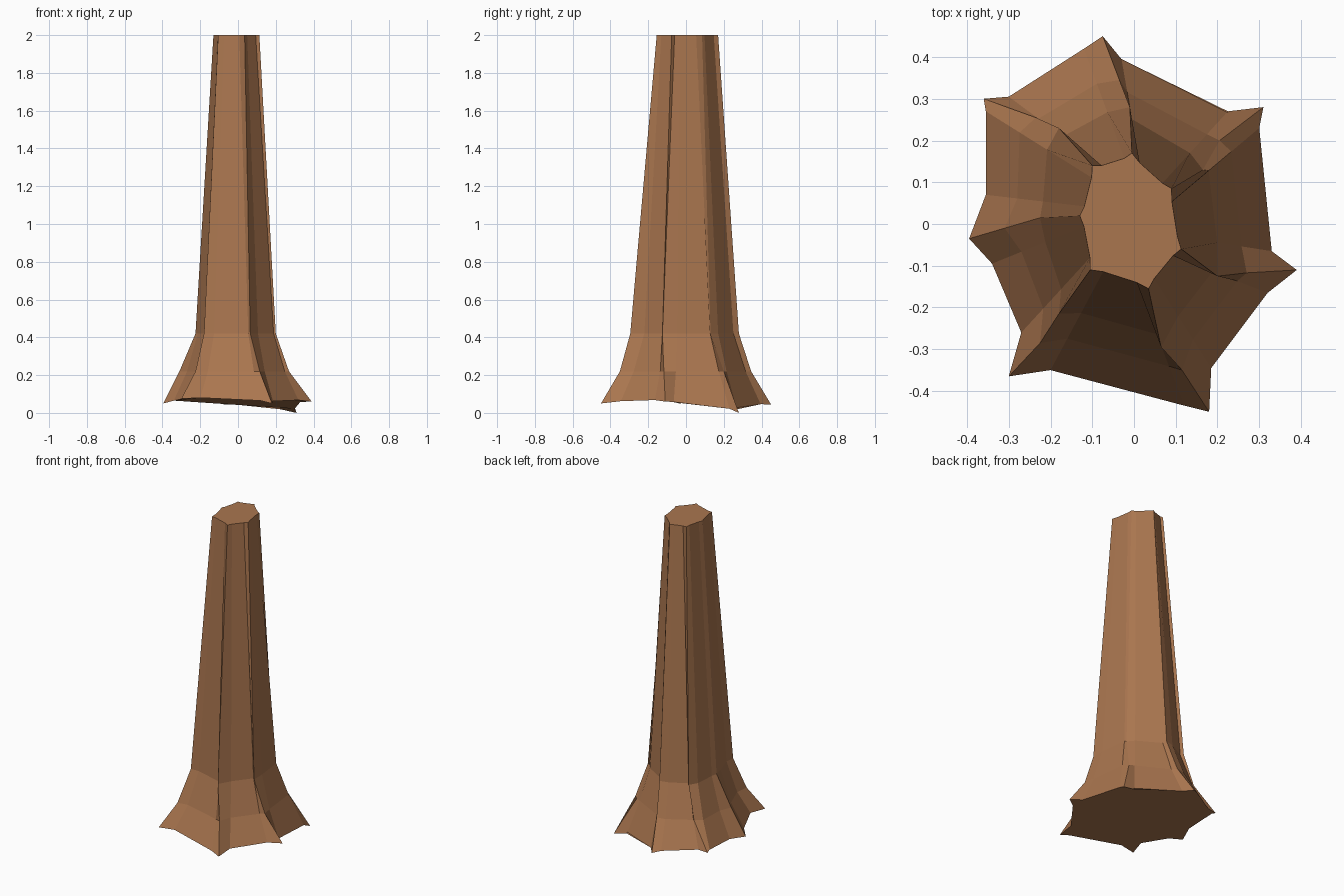
import bpy
import bmesh
from mathutils import Vector

default_cube = bpy.data.objects.get("Cube")
if default_cube:
    bpy.data.objects.remove(default_cube, do_unlink=True)

# Bark material
bark = bpy.data.materials.new("bark_brown")
bark.use_nodes = True
bark_colour = (0.40, 0.18, 0.078, 1)
bark.diffuse_color = bark_colour
bark.node_tree.nodes["Principled BSDF"].inputs["Base Color"].default_value = bark_colour

# Heights of the cut top, the start of the flare and the root shoulder
TOP, FLARE, SHOULDER = 2.0, 0.42, 0.22

# Root ridges, counter-clockwise: plan position at top, flare, shoulder, tip; tip height
ridges = [
    ((.113, -.06), (.20, -.125), (.27, -.117), (.39, -.11), .06),
    ((.09, .085), (.165, .13), (.205, .20), (.31, .28), 0),
    ((-.005, .17), (-.01, .28), (-.035, .345), (-.075, .45), .045),
    ((-.10, .14), (-.18, .23), (-.235, .255), (-.36, .30), .065),
    ((-.13, .02), (-.225, .015), (-.31, -.01), (-.395, -.035), .05),
    ((-.105, -.11), (-.18, -.215), (-.225, -.285), (-.30, -.365), .075),
    ((.035, -.155), (.065, -.295), (.115, -.35), (.18, -.45), .05),
]

# Ground points of the two hollows that follow each ridge
hollows = [
    ((.33, -.065), (.30, .23)),
    ((.225, .27), (-.03, .395)),
    ((-.12, .42), (-.30, .305)),
    ((-.355, .27), (-.355, .07)),
    ((-.34, -.095), (-.27, -.26)),
    ((-.20, -.35), (.12, -.435)),
    ((.185, -.345), (.32, -.165)),
]


def ridge_column(ridge):
    top, flare, shoulder, tip, height = ridge
    plan = zip((top, flare, shoulder, tip), (TOP, FLARE, SHOULDER, height))
    return [Vector((x, y, z)) for (x, y), z in plan]


def hollow_column(start, end, ground, share):
    """Points down a hollow lying part of the way between two ridges."""
    top = start[0].lerp(end[0], share)
    top.x *= 0.96
    top.y *= 0.96
    foot_height = start[-1].lerp(end[-1], share).z
    foot = Vector((*ground, foot_height + 0.01))
    column = [top]
    for spread, height in ((0.42, FLARE), (0.68, SHOULDER)):
        point = top.lerp(foot, spread)
        point.z = height
        column.append(point)
    return column + [foot]


# Vertical columns of points around the trunk
ridge_columns = [ridge_column(r) for r in ridges]
columns = []
for i, start in enumerate(ridge_columns):
    end = ridge_columns[(i + 1) % len(ridge_columns)]
    columns.append(start)
    for ground, share in zip(hollows[i], (0.2, 0.8)):
        columns.append(hollow_column(start, end, ground, share))

# Trunk skin, cut top and underside
bm = bmesh.new()
grid = [[bm.verts.new(p) for p in column] for column in columns]
for i, left in enumerate(grid):
    right = grid[(i + 1) % len(grid)]
    for level in range(len(left) - 1):
        bm.faces.new((left[level], left[level + 1], right[level + 1], right[level]))
bm.faces.new([column[0] for column in grid])
bm.faces.new([column[-1] for column in reversed(grid)])
bmesh.ops.recalc_face_normals(bm, faces=bm.faces[:])

mesh = bpy.data.meshes.new("tree_trunk")
bm.to_mesh(mesh)
bm.free()
mesh.materials.append(bark)
trunk = bpy.data.objects.new("tree_trunk", mesh)
bpy.context.collection.objects.link(trunk)
